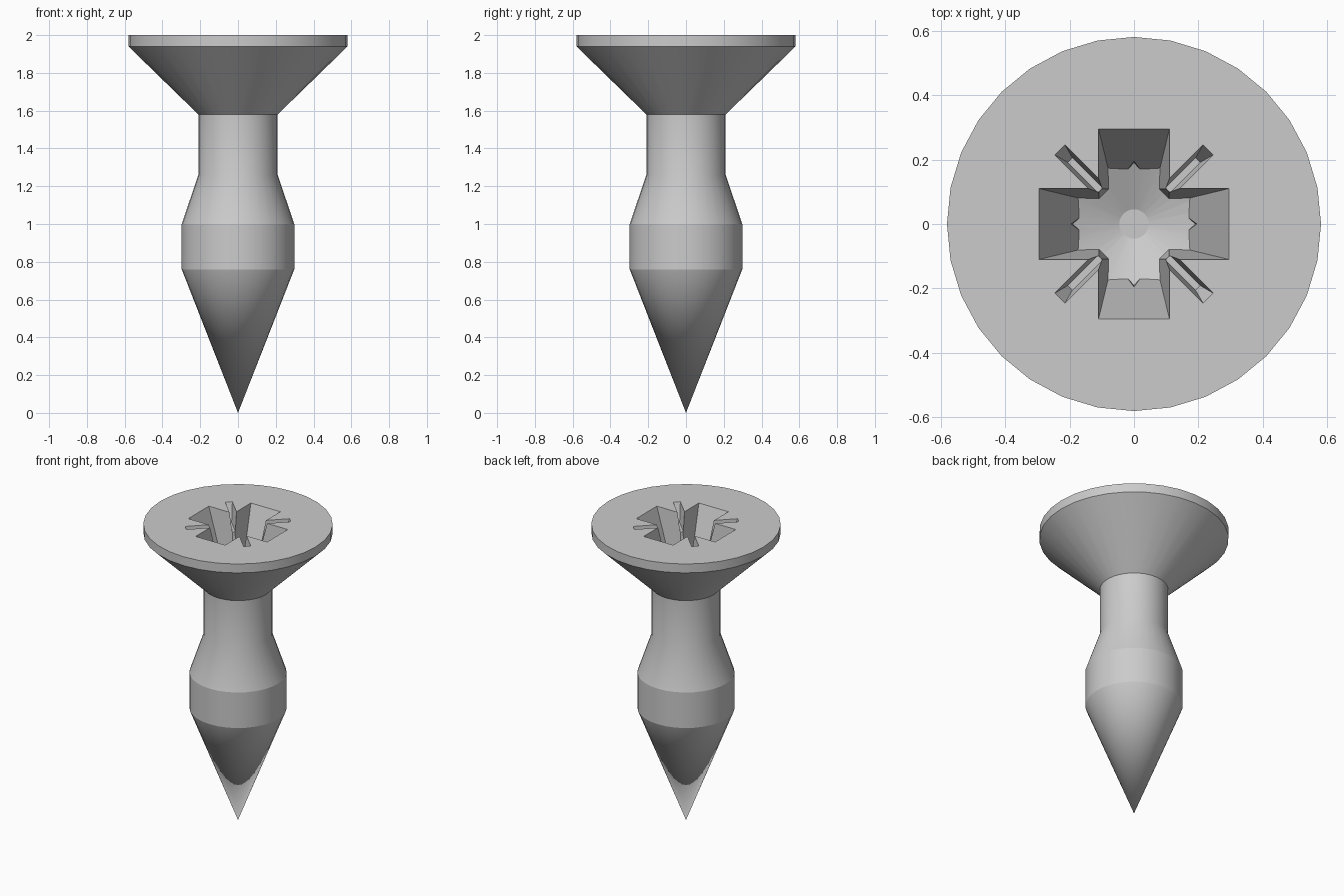
import bpy, bmesh, math
from mathutils import Matrix

if "Cube" in bpy.data.objects:
    bpy.data.objects.remove(bpy.data.objects["Cube"])

steel = bpy.data.materials.new("steel grey")
steel.use_nodes = True
steel.diffuse_color = (0.6, 0.6, 0.6, 1)
steel.node_tree.nodes["Principled BSDF"].inputs["Base Color"].default_value = (0.6, 0.6, 0.6, 1)

TOP = 2.0


def finish(name, bm):
    bmesh.ops.recalc_face_normals(bm, faces=bm.faces)
    mesh = bpy.data.meshes.new(name)
    bm.to_mesh(mesh)
    bm.free()
    mesh.materials.append(steel)
    obj = bpy.data.objects.new(name, mesh)
    bpy.context.collection.objects.link(obj)
    return obj


def lathe(name, profile, sides=32, sharp=()):
    """Turn (radius, height) points about z; rings at the sharp heights stay creased."""
    bm = bmesh.new()
    pts = [bm.verts.new((0, r, z)) for r, z in profile]
    edges = [bm.edges.new(pair) for pair in zip(pts, pts[1:])]
    bmesh.ops.spin(bm, geom=pts + edges, cent=(0, 0, 0), axis=(0, 0, 1),
                   angle=math.tau, steps=sides)
    bmesh.ops.remove_doubles(bm, verts=bm.verts, dist=1e-4)
    for e in bm.edges:
        a, b = (v.co.z for v in e.verts)
        if abs(a - b) < 1e-4 and any(abs(a - s) < 1e-3 for s in sharp):
            e.smooth = False
    return finish(name, bm)


def taper(name, top, bottom, depth, turn=0.0):
    """Tapered bar; half sizes are given at the head face and at the given depth."""
    bm = bmesh.new()
    bmesh.ops.create_cube(bm, size=2)
    lift = 0.1                                  # run on above the head face
    for v in bm.verts:
        t = -lift / depth if v.co.z > 0 else 1
        v.co.x *= top[0] + (bottom[0] - top[0]) * t
        v.co.y *= top[1] + (bottom[1] - top[1]) * t
        v.co.z = TOP - depth * t
    bm.transform(Matrix.Rotation(turn, 4, 'Z'))
    return finish(name, bm)


def boolean(target, tool, operation):
    mod = target.modifiers.new(operation.lower(), 'BOOLEAN')
    mod.operation, mod.object, mod.solver = operation, tool, 'EXACT'
    bpy.context.view_layer.objects.active = target
    bpy.ops.object.modifier_apply(modifier=mod.name)
    bpy.data.objects.remove(tool)


# Shank, tip and countersunk head in one turned body
screw = lathe("screw_body",
              [(0, 0), (0.298, 0.76), (0.298, 1.0), (0.21, 1.26), (0.21, 1.58),
               (0.58, 1.94), (0.58, TOP), (0, TOP)], sharp=(0.76, 1.0))

# Cross recess: two tapered bars and a chamfered core, with a conical floor
recess = taper("recess_cutter", (0.295, 0.11), (0.15, 0.075), 0.4)
boolean(recess, taper("cross_bar", (0.295, 0.11), (0.15, 0.075), 0.4, math.pi / 2), 'UNION')
boolean(recess, taper("core", (0.155, 0.155), (0.13, 0.13), 0.4, math.pi / 4), 'UNION')
boolean(recess, lathe("floor_cone", [(0, 1.58), (0.5, 1.80), (0.5, 2.2), (0, 2.2)]), 'INTERSECT')
boolean(screw, recess, 'DIFFERENCE')

# Thin diagonal slots between the arms
for k in (1, 3):
    boolean(screw, taper("slot", (0.325, 0.022), (0.28, 0.01), 0.12, k * math.pi / 4), 'DIFFERENCE')

# Smooth turned surfaces with crisp machined edges
bpy.ops.object.select_all(action='DESELECT')
screw.select_set(True)
bpy.context.view_layer.objects.active = screw
bpy.ops.object.shade_smooth_by_angle(angle=math.radians(20))
